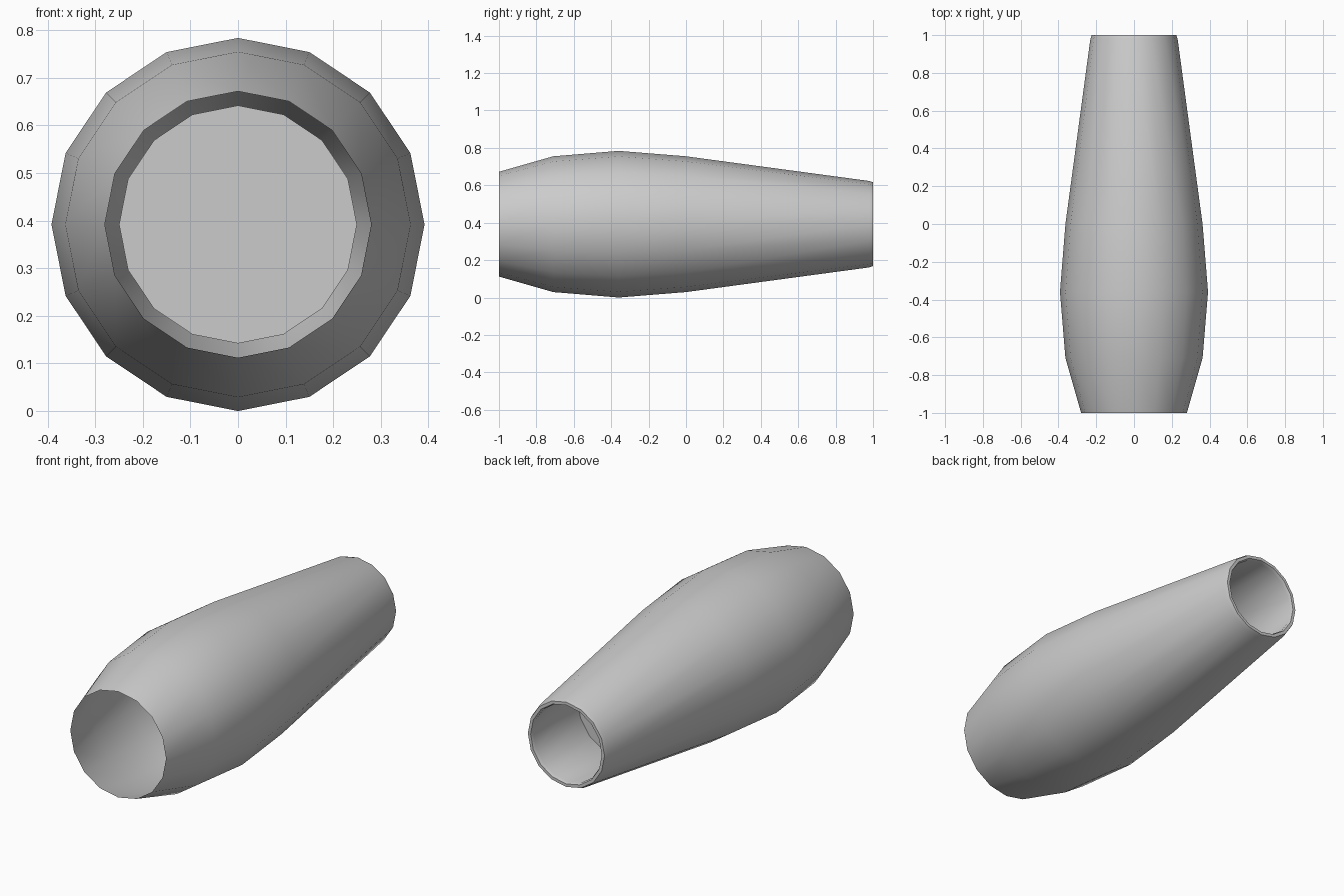
import bpy
import bmesh
import math

cube = bpy.data.objects.get("Cube")
if cube:
    bpy.data.objects.remove(cube, do_unlink=True)

SIDES = 16
AXIS_HEIGHT = 0.392

# Plain grey material
grey = bpy.data.materials.new("plain_grey")
grey.use_nodes = True
colour = (0.6, 0.6, 0.6, 1)
grey.diffuse_color = colour
grey.node_tree.nodes["Principled BSDF"].inputs["Base Color"].default_value = colour


def lathe(name, profile, cap_end=False):
    """Turn (y, radius) points around the lengthwise axis."""
    bm = bmesh.new()
    rings = []
    for y, r in profile:
        angles = [math.tau * i / SIDES for i in range(SIDES)]
        rings.append([bm.verts.new((r * math.cos(a), y, AXIS_HEIGHT + r * math.sin(a)))
                      for a in angles])
    for a, b in zip(rings, rings[1:]):
        for i in range(SIDES):
            j = (i + 1) % SIDES
            bm.faces.new((a[i], b[i], b[j], a[j]))
    if cap_end:
        bm.faces.new(rings[-1])
    mesh = bpy.data.meshes.new(name)
    bm.to_mesh(mesh)
    bm.free()
    mesh.materials.append(grey)
    obj = bpy.data.objects.new(name, mesh)
    bpy.context.collection.objects.link(obj)
    bpy.ops.object.select_all(action="DESELECT")
    obj.select_set(True)
    bpy.context.view_layer.objects.active = obj
    bpy.ops.object.shade_smooth_by_angle(angle=math.radians(35))
    return obj


# Swelling outer skin with an open front, a rounded rear rim and a recessed rear cup
lathe("tapered_barrel", [
    (-1, 0.28), (-0.71, 0.363), (-0.36, 0.392), (0, 0.363),
    (0.98, 0.231), (1, 0.224),
    (1, 0.208), (0.985, 0.202), (0.55, 0.25),
], cap_end=True)
